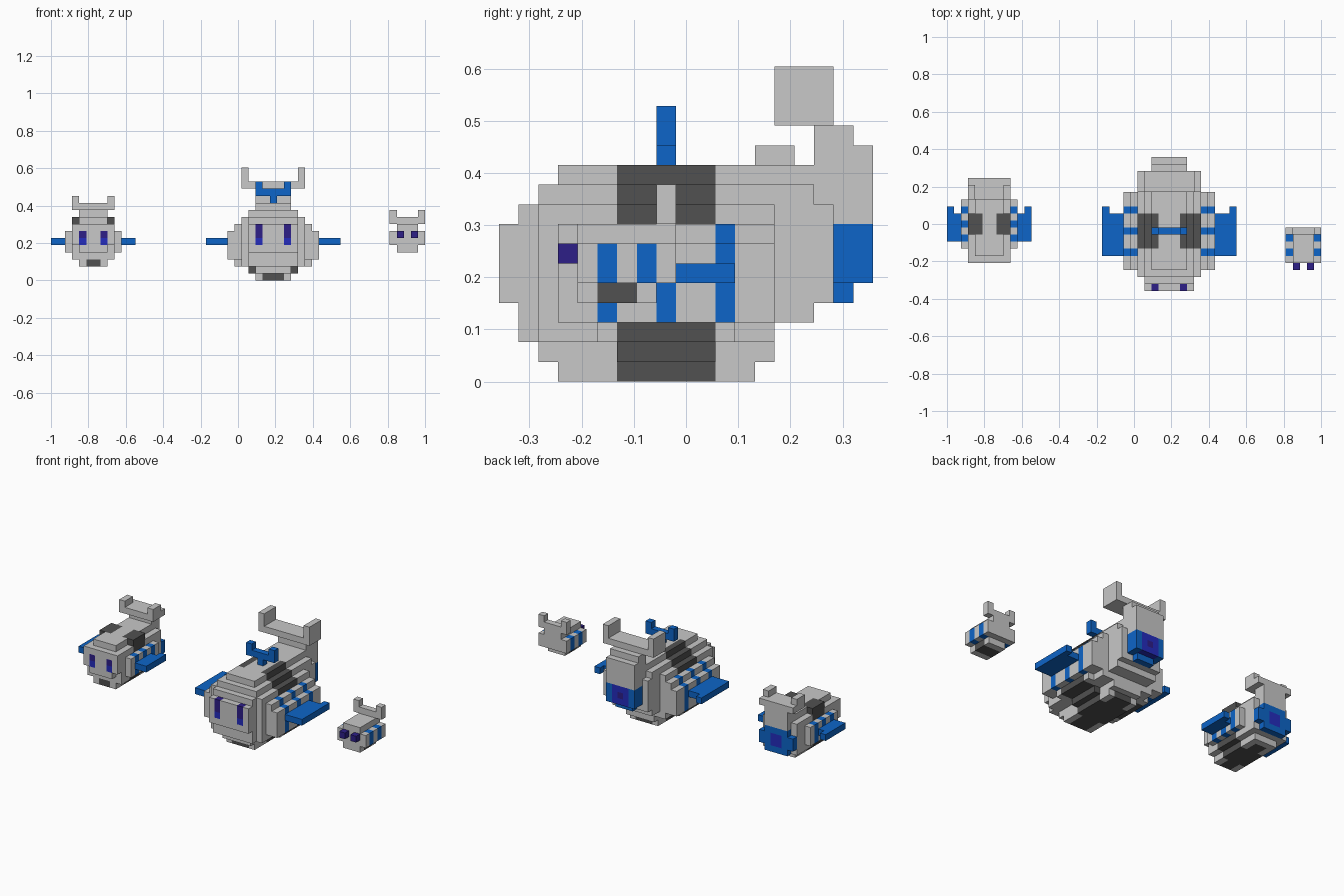
import bpy, bmesh, math

if "Cube" in bpy.data.objects:
    bpy.data.objects.remove(bpy.data.objects["Cube"])

U = 2 / 53                      # one block
SIZE = (53, 19, 0)              # grid footprint, used for centring
COLOURS = {
    "light_grey": (0.58, 0.58, 0.58), "dark_grey": (0.082, 0.082, 0.082),
    "blue": (0.004, 0.13, 0.58), "indigo": (0.027, 0.013, 0.242),
    "bright_blue": (0.018, 0.025, 0.51),
}
NAMES = list(COLOURS)
G, D, B, I, L = range(5)
MATS = []
for n, c in COLOURS.items():
    m = bpy.data.materials.new(n)
    m.diffuse_color = (*c, 1)
    m.use_nodes = True
    m.node_tree.nodes["Principled BSDF"].inputs["Base Color"].default_value = m.diffuse_color
    MATS.append(m)

blocks = {}                     # (x, y, z) -> (part name, colour)


class Ship:
    """Mirrored block builder around a centre column; h = distance from centre."""

    def __init__(self, name, centre):
        self.name, self.c = name, centre

    def cells(self, h, y, z):
        spans = {(self.c - h[1], self.c - h[0]), (self.c + h[0], self.c + h[1])}
        if h[0] == 0:
            spans = {(self.c - h[1], self.c + h[1])}
        for a, b in spans:
            for i in range(math.floor(a), math.floor(b)):
                for j in range(*y):
                    for k in range(*z):
                        yield i, j, k

    def add(self, part, colour, h, y, z):
        for p in self.cells(h, y, z):
            blocks[p] = (self.name + "_" + part, colour)

    def paint(self, colour, h, y, z):
        for p in self.cells(h, y, z):
            if p in blocks:
                blocks[p] = (blocks[p][0], colour)


# ---- large ship
s = Ship("large", 31.5)
for h, y, z in [
    (2.5, (3, 13), (0, 1)), (2.5, (2, 14), (1, 2)), (3.5, (6, 11), (1, 2)),
    (4.5, (2, 14), (2, 9)), (5.5, (5, 12), (2, 3)), (5.5, (3, 14), (3, 8)),
    (6.5, (3, 14), (3, 7)), (3.5, (1, 2), (2, 9)), (3.5, (0, 1), (4, 8)),
    (3.5, (14, 16), (3, 10)), (3.5, (16, 17), (4, 9)),
    (3.5, (2, 16), (9, 10)), (2.5, (3, 17), (10, 11)),
]:
    s.add("hull", G, (0, h), y, z)
s.paint(D, (1.5, 4.5), (6, 11), (8, 11))        # dark saddle
s.paint(D, (0, 5.5), (6, 11), (0, 3))           # dark belly
s.paint(D, (0, 1.5), (3, 13), (0, 1))           # keel strip
for y in (5, 8, 11):                            # side stripes
    s.paint(B, (4.5, 6.5), (y, y + 1), (3, 8))
s.add("eyes", I, (1.5, 2.5), (0, 1), (6, 8))
s.add("eyes", L, (1.5, 2.5), (0, 1), (5, 6))
s.add("wings", B, (6.5, 9.5), (5, 11), (5, 6))
s.add("wings", B, (8.5, 9.5), (11, 12), (5, 6))
s.add("tail_fin", G, (0, 2.5), (16, 18), (8, 13))
s.add("tail_fin", G, (0, 2.5), (17, 19), (8, 12))
s.add("tail_horns", G, (0, 4.5), (14, 17), (13, 14))
s.add("tail_horns", G, (3.5, 4.5), (14, 17), (14, 16))
s.add("antenna", B, (0, 0.5), (8, 9), (11, 12))
s.add("antenna", B, (0, 2.5), (8, 9), (12, 13))
s.add("antenna", B, (1.5, 2.5), (8, 9), (13, 14))
s.add("exhaust", B, (0, 2.5), (17, 19), (5, 8))
s.add("exhaust", B, (0, 1.5), (17, 18), (4, 5))
s.paint(L, (0, 1.5), (18, 19), (5, 8))
s.paint(I, (0, 0.5), (18, 19), (6, 7))

# ---- medium ship
s = Ship("medium", 6)
for h, y, z in [
    (2, (5, 14), (2, 3)), (3, (5, 15), (3, 8)), (4, (6, 13), (4, 7)),
    (2, (5, 15), (8, 9)), (3, (8, 11), (8, 9)), (3, (4, 5), (5, 8)),
    (2, (4, 5), (4, 5)),
]:
    s.add("hull", G, (0, h), y, z)
s.paint(D, (1, 3), (8, 11), (7, 9))
s.paint(D, (0, 3), (7, 11), (2, 4))
s.paint(D, (0, 1), (5, 13), (2, 3))
for y in (7, 9, 11):
    s.paint(B, (3, 4), (y, y + 1), (4, 7))
s.add("eyes", I, (1, 2), (4, 5), (6, 7))
s.add("eyes", L, (1, 2), (4, 5), (5, 6))
s.paint(G, (0, 3), (4, 5), (7, 8))
s.add("wings", B, (4, 6), (7, 11), (5, 6))
s.add("wings", B, (5, 6), (11, 12), (5, 6))
s.add("tail_fin", G, (0, 2), (14, 16), (7, 10))
s.add("tail_horns", G, (0, 3), (13, 16), (10, 11))
s.add("tail_horns", G, (2, 3), (13, 15), (11, 12))
s.add("exhaust", B, (0, 2), (15, 16), (3, 7))
s.add("exhaust", B, (0, 3), (15, 16), (4, 6))
s.paint(L, (0, 1), (15, 16), (4, 6))

# ---- small ship
s = Ship("small", 50.5)
s.add("hull", G, (0, 1.5), (4, 8), (4, 5))
s.add("hull", G, (0, 2.5), (4, 9), (5, 7))
s.add("hull", G, (0, 1.5), (4, 9), (7, 8))
s.paint(D, (0, 1.5), (5, 7), (4, 5))
for y in (5, 7):
    s.paint(B, (1.5, 2.5), (y, y + 1), (5, 7))
s.add("eyes", I, (0.5, 1.5), (3, 4), (6, 7))
s.add("tail_horns", G, (0, 2.5), (8, 9), (8, 9))
s.add("tail_horns", G, (1.5, 2.5), (8, 9), (9, 10))


# ---- turn the exposed block faces of each part into a mesh
def build(part):
    bm = bmesh.new()
    verts = {}

    def vert(p):
        if p not in verts:
            verts[p] = bm.verts.new([(p[a] - SIZE[a] / 2) * U for a in range(3)])
        return verts[p]

    for p, (name, colour) in blocks.items():
        if name != part:
            continue
        for a in range(3):
            for side in (0, 1):
                q = list(p)
                q[a] += 2 * side - 1
                if tuple(q) in blocks:
                    continue
                ring = []
                for du, dv in ((0, 0), (1, 0), (1, 1), (0, 1)):
                    r = list(p)
                    r[a] += side
                    r[(a + 1) % 3] += du
                    r[(a + 2) % 3] += dv
                    ring.append(vert(tuple(r)))
                f = bm.faces.new(ring if side else ring[::-1])
                f.material_index = colour
    me = bpy.data.meshes.new(part)
    bm.to_mesh(me)
    bm.free()
    for m in MATS:
        me.materials.append(m)
    bpy.context.collection.objects.link(bpy.data.objects.new(part, me))


for part in sorted({v[0] for v in blocks.values()}):
    build(part)
